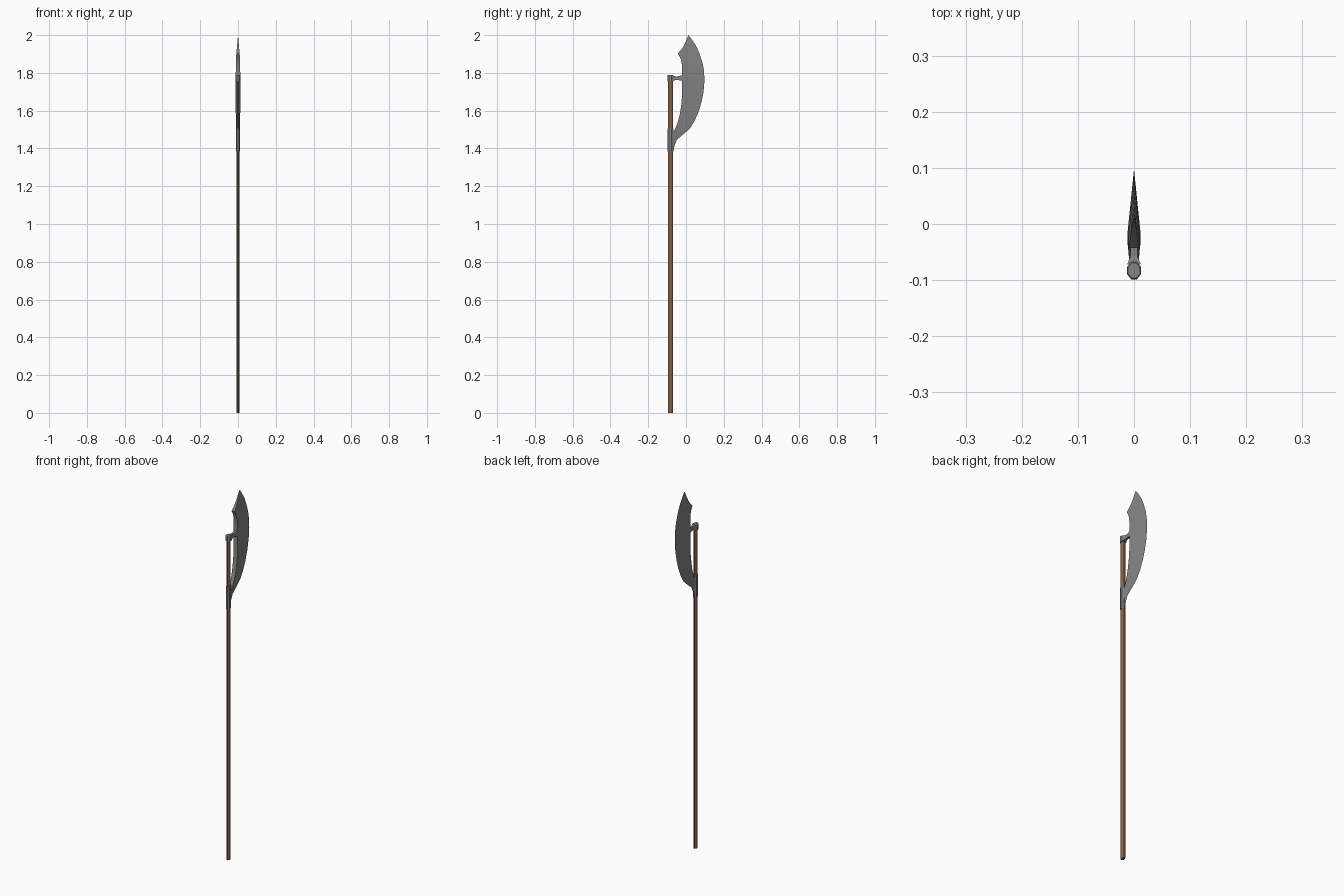
import bpy, bmesh, math

if "Cube" in bpy.data.objects:
    bpy.data.objects.remove(bpy.data.objects["Cube"])


def material(name, rgb):
    m = bpy.data.materials.new(name)
    m.diffuse_color = (*rgb, 1)
    m.use_nodes = True
    m.node_tree.nodes["Principled BSDF"].inputs["Base Color"].default_value = m.diffuse_color
    return m


steel = material("grey steel", (0.23, 0.23, 0.23))
wood = material("brown wood", (0.23, 0.115, 0.058))


def finish(name, bm, mat, smooth=False):
    bmesh.ops.recalc_face_normals(bm, faces=bm.faces)
    me = bpy.data.meshes.new(name)
    bm.to_mesh(me)
    bm.free()
    me.materials.append(mat)
    ob = bpy.data.objects.new(name, me)
    bpy.context.collection.objects.link(ob)
    if smooth:
        bpy.context.view_layer.objects.active = ob
        ob.select_set(True)
        bpy.ops.object.shade_smooth_by_angle(angle=math.radians(30))
        ob.select_set(False)
    return ob


def loft(name, rings, mat):
    """Skin a list of equal-length point rings and cap both ends."""
    bm = bmesh.new()
    rows = [[bm.verts.new(p) for p in r] for r in rings]
    n = len(rows[0])
    for a, b in zip(rows, rows[1:]):
        for i in range(n):
            bm.faces.new((a[i], a[(i + 1) % n], b[(i + 1) % n], b[i]))
    bm.faces.new(rows[0])
    bm.faces.new(rows[-1])
    return finish(name, bm, mat)


def oval(rx, ry, z, sides=8):
    """Flat-sided oval ring around the shaft axis."""
    k = 1 / math.cos(math.pi / sides)
    return [(rx * k * math.cos((i + .5) * math.tau / sides),
             -0.083 + ry * k * math.sin((i + .5) * math.tau / sides), z)
            for i in range(sides)]


# Wooden shaft
loft("shaft", [oval(0.009, 0.0135, z) for z in (0, 1.765)], wood)

# Lower sleeve and upper cap
loft("lower_sleeve", [oval(0.011, 0.0155, z) for z in (1.385, 1.505)], steel)
loft("upper_cap", [oval(0.0125, 0.0155, 1.755), oval(0.0125, 0.0155, 1.785),
                   oval(0.0105, 0.0135, 1.788)], steel)

# Arm from cap to blade: (y, half width, bottom, top)
arm = [(-0.072, 0.012, 1.756, 1.785), (-0.056, 0.006, 1.762, 1.782),
       (-0.042, 0.006, 1.762, 1.782), (-0.03, 0.009, 1.76, 1.785),
       (-0.012, 0.010, 1.757, 1.788)]
loft("cap_arm", [[(-w, y, b), (w, y, b), (w, y, t), (-w, y, t)]
                 for y, w, b, t in arm], steel)

# Blade stations: spine y, z, half thickness, then cutting edge y, z
stations = [
    (-0.074, 1.44, 0.008, -0.066, 1.385), (-0.073, 1.465, 0.008, -0.060, 1.42),
    (-0.069, 1.480, 0.008, -0.047, 1.448), (-0.060, 1.498, 0.009, -0.016, 1.473),
    (-0.049, 1.525, 0.010, 0.020, 1.505), (-0.039, 1.555, 0.011, 0.045, 1.545),
    (-0.031, 1.590, 0.012, 0.066, 1.592), (-0.025, 1.630, 0.012, 0.082, 1.645),
    (-0.021, 1.680, 0.012, 0.093, 1.700), (-0.020, 1.740, 0.012, 0.098, 1.760),
    (-0.020, 1.800, 0.012, 0.095, 1.815), (-0.022, 1.845, 0.011, 0.087, 1.855),
    (-0.028, 1.875, 0.010, 0.075, 1.892), (-0.043, 1.902, 0.009, 0.058, 1.935),
    (-0.026, 1.922, 0.007, 0.040, 1.963), (-0.011, 1.945, 0.005, 0.028, 1.981),
]
bm = bmesh.new()
rows = [[bm.verts.new(p) for p in ((-h, sy, sz), (h, sy, sz), (0, ey, ez))]
        for sy, sz, h, ey, ez in stations]
for a, b in zip(rows, rows[1:]):
    for i in range(3):
        j = (i + 1) % 3
        bm.faces.new((a[i], a[j], b[j], b[i]))
bm.faces.new(rows[0])
tip = bm.verts.new((0, 0.013, 2.0))
for i in range(3):
    bm.faces.new((rows[-1][i], rows[-1][(i + 1) % 3], tip))
finish("blade", bm, steel, smooth=True)
